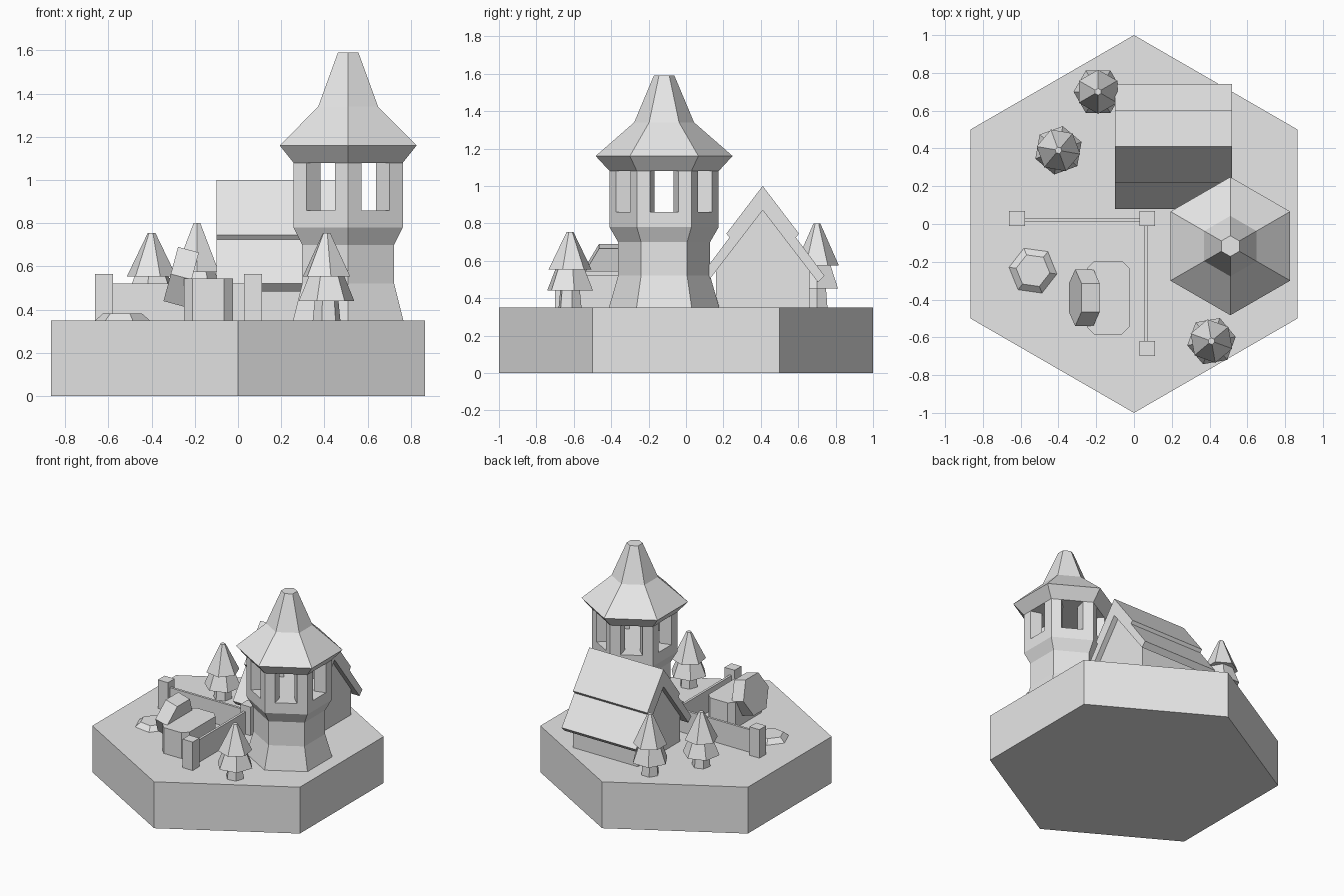
import bpy, bmesh
from math import radians, cos, sin, pi
from mathutils import Vector, Matrix

cube = bpy.data.objects.get("Cube")
if cube:
    bpy.data.objects.remove(cube, do_unlink=True)

GROUND = 0.35
grey = bpy.data.materials.new("plain_grey")
grey.use_nodes = True
grey.diffuse_color = (0.8, 0.8, 0.8, 1)
grey.node_tree.nodes["Principled BSDF"].inputs["Base Color"].default_value = (0.8, 0.8, 0.8, 1)


def loft(name, rings, place=Matrix()):
    """Skin matching rings of points and cap both ends."""
    bm = bmesh.new()
    loops = [[bm.verts.new(place @ Vector(p)) for p in ring] for ring in rings]
    n = len(loops[0])
    for low, high in zip(loops, loops[1:]):
        for i in range(n):
            j = (i + 1) % n
            bm.faces.new((low[i], low[j], high[j], high[i]))
    bm.faces.new(loops[0][::-1])
    bm.faces.new(loops[-1])
    bmesh.ops.recalc_face_normals(bm, faces=bm.faces)
    mesh = bpy.data.meshes.new(name)
    bm.to_mesh(mesh)
    bm.free()
    mesh.materials.append(grey)
    obj = bpy.data.objects.new(name, mesh)
    bpy.context.collection.objects.link(obj)
    return obj


def hexagon(r, z, turn=30):
    return [(r * cos(radians(turn) + i * pi / 3), r * sin(radians(turn) + i * pi / 3), z)
            for i in range(6)]


def turned(name, profile, at=(0, 0), turn=30):
    """Six-sided lathe of (radius, height) pairs."""
    return loft(name, [hexagon(r, z, turn) for r, z in profile],
                Matrix.Translation((at[0], at[1], 0)))


def prism_x(name, profile, x0, x1, place=Matrix()):
    return loft(name, [[(x, y, z) for y, z in profile] for x in (x0, x1)], place)


def prism_z(name, outline, z0, z1, place=Matrix()):
    return loft(name, [[(x, y, z) for x, y in outline] for z in (z0, z1)], place)


def box(name, x0, x1, y0, y1, z0, z1):
    return prism_z(name, [(x0, y0), (x1, y0), (x1, y1), (x0, y1)], z0, z1)


def mirrored(half):
    """Complete a half profile that starts and ends on the centre line."""
    return half + [(-y, z) for y, z in half[-2:0:-1]]


# Ground tile
turned("ground_tile", [(1, 0), (1, GROUND)])

# Tower: flared shaft, six corner pillars around open windows, pointed roof
tower = (0.51, -0.117)
sill, eave = 0.86, 1.08
turned("tower_shaft", [(0.295, GROUND), (0.246, 0.52), (0.246, 0.70),
                       (0.292, 0.78), (0.292, sill)], tower)
turned("tower_roof", [(0.292, eave), (0.366, 1.16), (0.16, 1.34), (0.055, 1.59)], tower)
corners = [Vector(p).xy for p in hexagon(0.292, 0)]
jamb = 0.24
for i in range(6):
    c, before, after = corners[i], corners[i - 1], corners[(i + 1) % 6]
    outer = [c.lerp(before, jamb), c, c.lerp(after, jamb)]
    inner = [p * 0.67 for p in reversed(outer)]
    prism_z(f"tower_pillar_{i + 1}", outer + inner, sill, eave,
            Matrix.Translation((*tower, 0)))

# House: gabled walls under a two-tier roof
ridge = Matrix.Translation((0, 0.41, 0))
prism_x("house_walls", [(-0.25, GROUND), (0.25, GROUND), (0.25, 0.546),
                        (0, 0.872), (-0.25, 0.546)], -0.06, 0.48, ridge)
prism_x("house_roof", mirrored([(0, 1.0), (0.194, 0.745), (0.178, 0.724),
                                (0.33, 0.52), (0.296, 0.485), (0, 0.87)]),
        -0.1, 0.52, ridge)

# Trees: trunk and two skirts, the upper one rotated against the lower
for n, (x, y, top, turn) in enumerate([(0.41, -0.62, 0.755, 10),
                                       (-0.40, 0.39, 0.755, 20),
                                       (-0.19, 0.70, 0.80, 0)], 1):
    s = (top - GROUND) / 0.4
    tiers = [("trunk", 0.065, 0.055, 0, 0.1, turn),
             ("lower_skirt", 0.13, 0.08, 0.09, 0.21, turn),
             ("upper_skirt", 0.117, 0.018, 0.2, 0.4, turn + 30)]
    for part, r0, r1, z0, z1, angle in tiers:
        turned(f"tree_{n}_{part}", [(r0, GROUND + z0 * s), (r1, GROUND + z1 * s)],
               (x, y), angle)

# Fence: three posts and two thin panels
for n, (x, y) in enumerate([(-0.62, 0.03), (0.07, 0.03), (0.07, -0.66)], 1):
    box(f"fence_post_{n}", x - 0.042, x + 0.042, y - 0.04, y + 0.04, GROUND, 0.565)
box("fence_panel_back", -0.59, 0.04, 0.012, 0.03, GROUND, 0.52)
box("fence_panel_side", 0.053, 0.071, -0.63, 0.0, GROUND, 0.52)

# Chamfered block with a tilted hexagonal wheel leaning on it
w, d, c = 0.113, 0.195, 0.04
prism_z("chamfered_block", [(-w, c - d), (c - w, -d), (w - c, -d), (w, c - d),
                            (w, d - c), (w - c, d), (c - w, d), (-w, d - c)],
        GROUND, 0.545, Matrix.Translation((-0.137, -0.39, 0)))
lean = Matrix.Translation((-0.263, -0.39, 0.552)) @ Matrix.Rotation(radians(15), 4, 'Y')
prism_x("leaning_wheel", [(a, b) for a, b, _ in hexagon(0.15, 0, 0)], -0.05, 0.05, lean)

# Low hexagonal slab
turned("low_slab", [(0.128, GROUND), (0.09, 0.383)], (-0.535, -0.247), 52)
